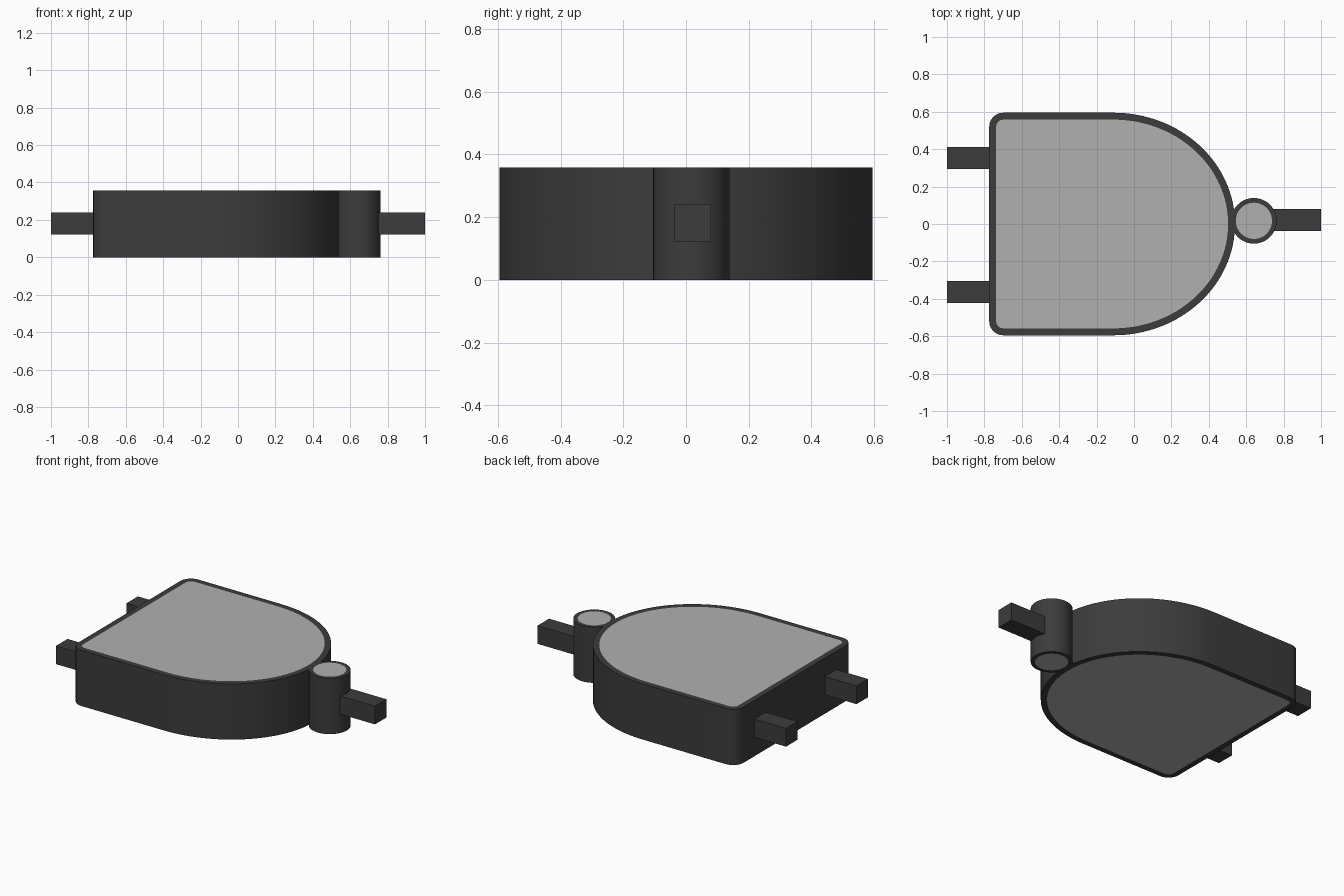
import bpy, bmesh
from math import pi, cos, sin, radians

if "Cube" in bpy.data.objects:
    bpy.data.objects.remove(bpy.data.objects["Cube"])

H = 0.358          # overall height
RIM = 0.037        # border width on the caps


def material(name, v):
    m = bpy.data.materials.new(name)
    m.diffuse_color = (v, v, v, 1)
    m.use_nodes = True
    m.node_tree.nodes["Principled BSDF"].inputs["Base Color"].default_value = m.diffuse_color
    return m


DARK = material("dark_shell", 0.045)
LIGHT = material("light_panel", 0.434)


def arc(cx, cy, rx, ry, a0, a1, n):
    """Points on an elliptical arc, angles in degrees."""
    steps = [radians(a0 + (a1 - a0) * i / n) for i in range(n + 1)]
    return [(cx + rx * cos(a), cy + ry * sin(a)) for a in steps]


def bordered_prism(name, outline, rim):
    """Extruded outline with a light panel framed by a dark rim on both caps."""
    bm = bmesh.new()
    base = bm.faces.new([bm.verts.new((x, y, 0)) for x, y in outline])
    ext = bmesh.ops.extrude_face_region(bm, geom=[base], use_keep_orig=True)["geom"]
    top = [g for g in ext if isinstance(g, bmesh.types.BMFace)][0]
    bmesh.ops.translate(bm, verts=top.verts[:], vec=(0, 0, H))
    bmesh.ops.recalc_face_normals(bm, faces=bm.faces[:])
    bmesh.ops.inset_individual(bm, faces=[base, top], thickness=rim, use_even_offset=True)
    base.material_index = top.material_index = 1
    me = bpy.data.meshes.new(name)
    bm.to_mesh(me)
    bm.free()
    me.materials.append(DARK)
    me.materials.append(LIGHT)
    ob = bpy.data.objects.new(name, me)
    bpy.context.collection.objects.link(ob)
    bpy.context.view_layer.objects.active = ob
    ob.select_set(True)
    bpy.ops.object.shade_smooth_by_angle(angle=radians(35))
    ob.select_set(False)


def pin(name, x0, x1, y):
    """Square connecting bar along x."""
    bpy.ops.mesh.primitive_cube_add(size=1, location=((x0 + x1) / 2, y, 0.181))
    ob = bpy.context.object
    ob.name = name
    ob.scale = (x1 - x0, 0.117, 0.117)
    ob.data.materials.append(DARK)
    ob.select_set(False)


# Main body: elliptical nose, straight sides, small rounded rear corners
L, W, R = -0.774, 0.595, 0.075
body = (arc(-0.11, 0, 0.65, W, -90, 90, 64)
        + arc(L + R, W - R, R, R, 90, 180, 8)
        + arc(L + R, -W + R, R, R, 180, 270, 8))
bordered_prism("body", body, RIM)

# Round output bubble
bordered_prism("output_bubble", arc(0.641, 0.017, 0.122, 0.122, 0, 360, 48)[:-1], 0.025)

# Two input pins at the rear, one output pin at the nose
pin("input_pin_upper", -1, -0.77, 0.353)
pin("input_pin_lower", -1, -0.77, -0.363)
pin("output_pin", 0.745, 1, 0.022)
